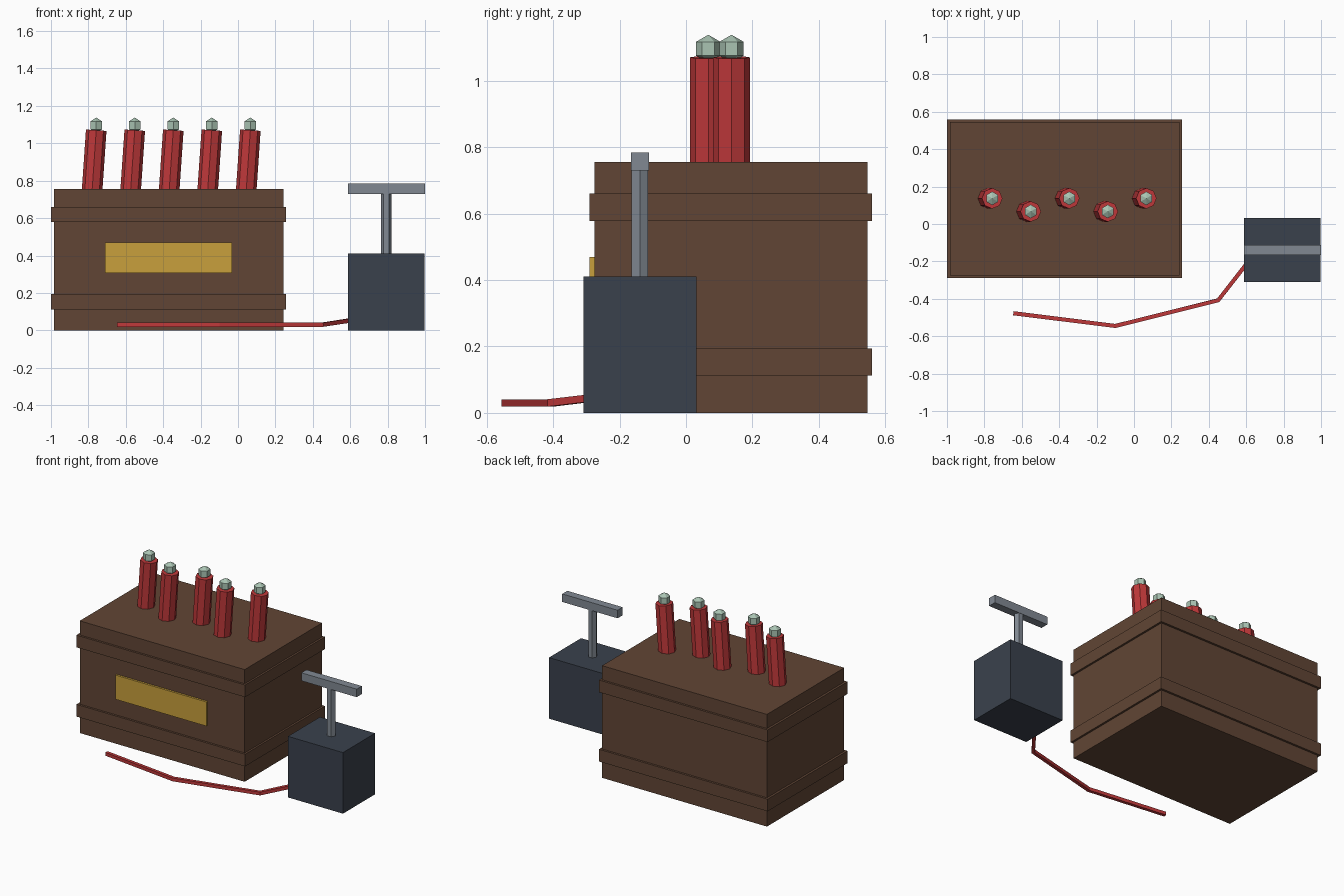
import bpy, bmesh, math
from mathutils import Matrix, Vector

if "Cube" in bpy.data.objects:
    bpy.data.objects.remove(bpy.data.objects["Cube"])


def material(name, rgb):
    m = bpy.data.materials.new(name)
    m.diffuse_color = (*rgb, 1)
    m.use_nodes = True
    m.node_tree.nodes["Principled BSDF"].inputs["Base Color"].default_value = m.diffuse_color
    return m


BROWN = material("crate brown", (0.12, 0.06, 0.035))
GOLD = material("label gold", (0.58, 0.35, 0.045))
RED = material("stick red", (0.52, 0.04, 0.042))
GREEN = material("pale green", (0.40, 0.55, 0.45))
NAVY = material("dark slate", (0.042, 0.053, 0.073))
GREY = material("metal grey", (0.22, 0.25, 0.29))


def finish(name, bm, mat):
    me = bpy.data.meshes.new(name)
    bmesh.ops.recalc_face_normals(bm, faces=bm.faces)
    bm.to_mesh(me)
    bm.free()
    me.materials.append(mat)
    ob = bpy.data.objects.new(name, me)
    bpy.context.collection.objects.link(ob)
    return ob


def box(name, lo, hi, mat):
    lo, hi = Vector(lo), Vector(hi)
    bm = bmesh.new()
    bmesh.ops.create_cube(bm, size=1, matrix=Matrix.Translation((lo + hi) / 2)
                          @ Matrix.Diagonal((*(hi - lo), 1)))
    return finish(name, bm, mat)


def prism(name, base, top, radius, sides, mat):
    base, top = Vector(base), Vector(top)
    axis = top - base
    tilt = Matrix.Rotation(math.atan2(axis.x, axis.z), 4, 'Y')
    bm = bmesh.new()
    bmesh.ops.create_cone(bm, cap_ends=True, segments=sides, radius1=radius,
                          radius2=radius, depth=axis.length,
                          matrix=Matrix.Translation((base + top) / 2) @ tilt
                          @ Matrix.Rotation(math.pi / 2, 4, 'Z'))
    return finish(name, bm, mat)


# Crate with two raised bands and a front label
box("crate", (-0.985, -0.276, 0), (0.243, 0.546, 0.755), BROWN)
for label, z0, z1 in (("lower_band", 0.112, 0.194), ("upper_band", 0.578, 0.66)):
    box(label, (-1.0, -0.29, z0), (0.256, 0.56, z1), BROWN)
box("label_plate", (-0.71, -0.29, 0.306), (-0.033, -0.27, 0.469), GOLD)

# Leaning sticks in two staggered rows, each with a faceted tip
for i in range(5):
    x = -0.758 + 0.206 * i
    y = 0.067 if i % 2 else 0.137
    prism(f"stick_{i + 1}", (x - 0.024, y, 0.72), (x, y, 1.07), 0.055, 8, RED)
    bm = bmesh.new()
    bmesh.ops.create_uvsphere(bm, u_segments=6, v_segments=3, radius=0.042,
                              matrix=Matrix.Translation((x, y, 1.096)))
    finish(f"stick_tip_{i + 1}", bm, GREEN)

# Plunger box, shaft and cross handle
box("plunger_box", (0.588, -0.309, 0), (0.998, 0.032, 0.411), NAVY)
prism("plunger_shaft", (0.793, -0.139, 0.4), (0.793, -0.139, 0.74), 0.029, 6, GREY)
box("plunger_handle", (0.588, -0.166, 0.73), (1.0, -0.112, 0.784), GREY)

# Wire running from the plunger box along the ground
path = [(-0.645, -0.477, 0.03), (-0.1, -0.545, 0.03),
        (0.45, -0.408, 0.03), (0.62, -0.19, 0.056)]
half = 0.011
bm = bmesh.new()
rings = []
for i, p in enumerate(path):
    p = Vector(p)
    dirs = [(Vector(path[j + 1]) - Vector(path[j])).normalized()
            for j in (i - 1, i) if 0 <= j < len(path) - 1]
    along = sum(dirs, Vector()).normalized()
    side = along.cross(Vector((0, 0, 1))).normalized()
    up = side.cross(along)
    rings.append([bm.verts.new(p + half * (a * side + b * up))
                  for a, b in ((-1, -1), (1, -1), (1, 1), (-1, 1))])
for a, b in zip(rings, rings[1:]):
    for k in range(4):
        n = (k + 1) % 4
        bm.faces.new((a[k], a[n], b[n], b[k]))
bm.faces.new(rings[0])
bm.faces.new(rings[-1])
finish("wire", bm, RED)
